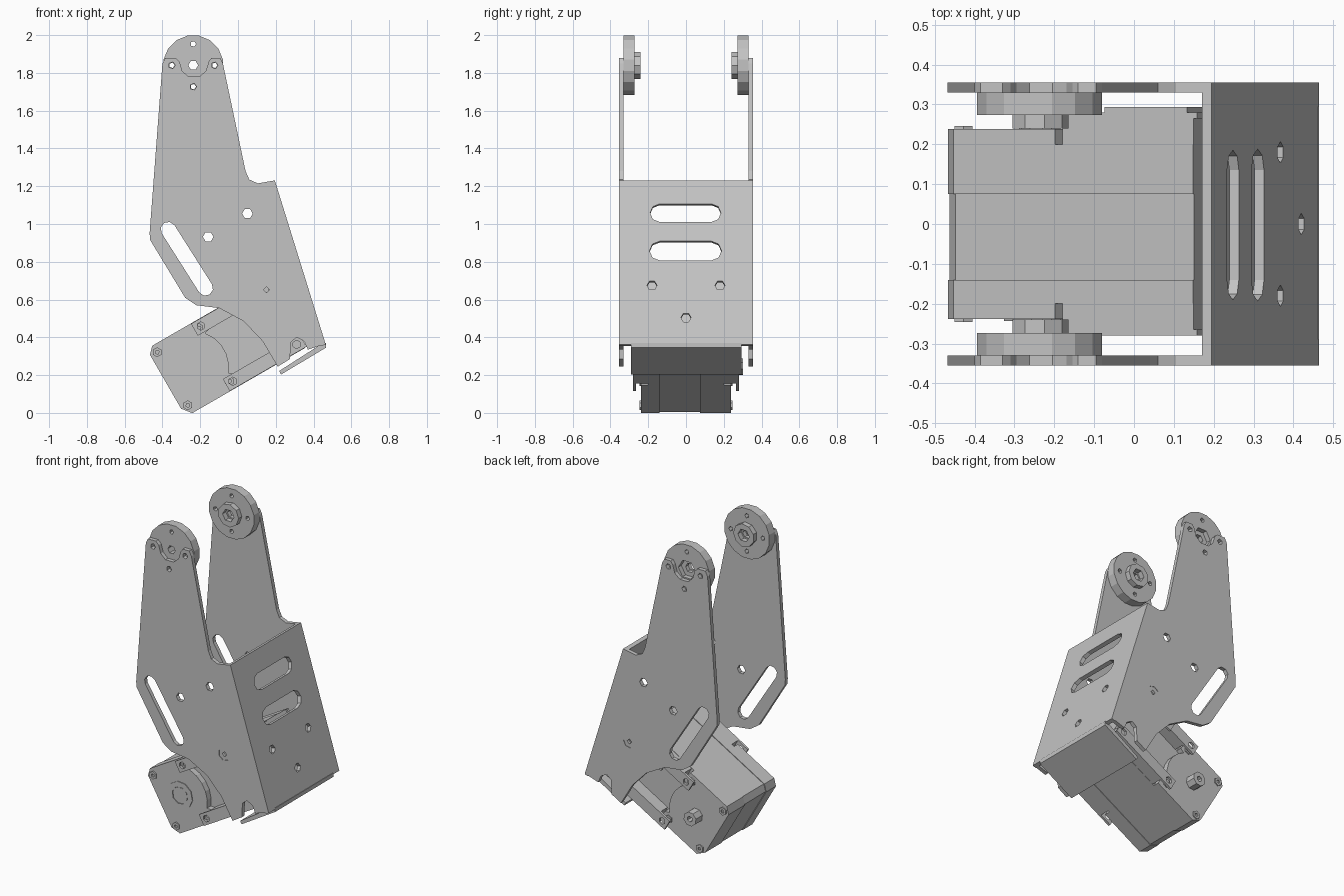
import bpy
from math import cos, sin, pi, radians
from mathutils import Vector, Matrix

cube = bpy.data.objects.get("Cube")
if cube:
    bpy.data.objects.remove(cube, do_unlink=True)

# One plain grey for everything
grey = bpy.data.materials.new("light grey metal")
grey.use_nodes = True
GREY = (0.55, 0.55, 0.55, 1)
grey.diffuse_color = GREY
grey.node_tree.nodes["Principled BSDF"].inputs["Base Color"].default_value = GREY

X, Y, Z = Vector((1, 0, 0)), Vector((0, 1, 0)), Vector((0, 0, 1))
TILT = radians(30)
U = Vector((cos(TILT), 0, sin(TILT)))    # servo length direction
V = Vector((-sin(TILT), 0, cos(TILT)))   # servo height direction


def circle(a, b, r, n=8, turn=0.0):
    return [(a + r * cos(turn + 2 * pi * i / n), b + r * sin(turn + 2 * pi * i / n))
            for i in range(n)]


def slot(p, q, r, n=4):
    """Rounded slot between the centres p and q."""
    p, q = Vector(p), Vector(q)
    d = (q - p).normalized()
    side = Vector((-d.y, d.x))
    pts = []
    for c, s in ((q, 1), (p, -1)):
        for i in range(n + 1):
            t = -pi / 2 + pi * i / n
            pts.append(c + s * r * (d * cos(t) + side * sin(t)))
    return [tuple(v) for v in pts]


def rect(a0, a1, b0, b1):
    return [(a0, b0), (a1, b0), (a1, b1), (a0, b1)]


def sheet(name, outline, holes, thickness, origin, a, b):
    """Flat part with cut-outs, drawn in directions a and b, centred on origin."""
    cu = bpy.data.curves.new(name, 'CURVE')
    cu.dimensions = '2D'
    cu.fill_mode = 'BOTH'
    cu.extrude = thickness / 2
    for loop in [outline] + holes:
        sp = cu.splines.new('POLY')
        sp.points.add(len(loop) - 1)
        for pt, (s, t) in zip(sp.points, loop):
            pt.co = (s, t, 0, 1)
        sp.use_cyclic_u = True
        sp.use_smooth = False
    tmp = bpy.data.objects.new(name + "_curve", cu)
    bpy.context.collection.objects.link(tmp)
    bpy.context.view_layer.update()
    deps = bpy.context.evaluated_depsgraph_get()
    mesh = bpy.data.meshes.new_from_object(tmp.evaluated_get(deps))
    bpy.data.objects.remove(tmp, do_unlink=True)
    m = Matrix((a, b, a.cross(b))).transposed().to_4x4()
    m.translation = origin
    mesh.transform(m)
    mesh.materials.clear()
    mesh.materials.append(grey)
    mesh.shade_flat()
    mesh.name = name
    ob = bpy.data.objects.new(name, mesh)
    bpy.context.collection.objects.link(ob)
    return ob


def upright(name, outline, holes, y0, y1):
    return sheet(name, outline, holes, abs(y1 - y0), Y * (y0 + y1) / 2, X, Z)


def servo(name, outline, holes, y0, y1):
    return sheet(name, outline, holes, abs(y1 - y0), Y * (y0 + y1) / 2, U, V)


# Bracket side plates
HX, HZ = -0.237, 1.84
arm = [(-0.4, 1.85), (-0.385, 1.88), (-0.33, 1.88), (-0.31, 1.86), (-0.295, 1.81),
       (-0.262, 1.78), (-0.205, 1.78), (-0.17, 1.81), (-0.155, 1.86), (-0.14, 1.88),
       (-0.095, 1.88), (-0.08, 1.85), (0.04, 1.28), (0.06, 1.235), (0.105, 1.215),
       (0.19, 1.23), (0.46, 0.365), (0.37, 0.335), (0.35, 0.38), (0.31, 0.4),
       (0.28, 0.375), (0.275, 0.285), (0.21, 0.245), (0.13, 0.38), (0.03, 0.485),
       (-0.1, 0.555), (-0.22, 0.57), (-0.28, 0.61), (-0.465, 0.915), (-0.468, 0.95)]
arm_holes = [slot((-0.37, 0.972), (-0.172, 0.66), 0.04),
             circle(0.05, 1.055, 0.028, 6), circle(-0.158, 0.932, 0.028, 6),
             circle(0.152, 0.652, 0.04, 7), circle(HX, HZ - 0.113, 0.018, 5),
             circle(HX - 0.113, HZ, 0.018, 5), circle(HX + 0.113, HZ, 0.018, 5)]
for side, s in (("right", -1), ("left", 1)):
    upright(side + "_arm_plate", arm, arm_holes, s * 0.33, s * 0.355)
    upright(side + "_arm_bushing", circle(0.152, 0.652, 0.04, 7),
            [circle(0.152, 0.652, 0.016, 4)], s * 0.335, s * 0.352)

    # Round pivot horns at the top of each arm
    screws = [circle(HX + 0.113 * cos(k * pi / 2), HZ + 0.113 * sin(k * pi / 2), 0.015, 5)
              for k in range(4)]
    disc = circle(HX, HZ, 0.16, 16, pi / 16)
    bore = 0.026 if s < 0 else 0.06
    upright(side + "_horn_outer", disc, screws + [circle(HX, HZ, bore, 6)], s * 0.3, s * 0.33)
    upright(side + "_horn_inner", disc, screws + [circle(HX, HZ, 0.03, 6)], s * 0.273, s * 0.3)
    upright(side + "_horn_hub", circle(HX, HZ, 0.073, 9),
            [circle(HX, HZ, 0.04, 6)], s * 0.24, s * 0.273)

# Sloping web that joins the two arms
foot, head = Vector((0.46, 0, 0.36)), Vector((0.19, 0, 1.23))
up = (head - foot).normalized()
length = (head - foot).length
web_holes = [slot((-0.14, 0.73), (0.135, 0.73), 0.05), slot((-0.14, 0.52), (0.135, 0.52), 0.053),
             circle(-0.18, 0.328, 0.027, 6), circle(0.18, 0.328, 0.027, 6),
             circle(0, 0.15, 0.027, 6)]
sheet("web_plate", rect(-0.355, 0.355, 0, length), web_holes, 0.025,
      foot - Y.cross(up) * 0.0075, Y, up)

# Folded lip under the web
upright("web_lip", [(0.465, 0.37), (0.45, 0.37), (0.218, 0.222), (0.228, 0.203), (0.465, 0.345)],
        [], -0.29, 0.295)

# Servo case in three slices, with fine seams between them
def case(inset):
    lo, hi, end = 0.12 + inset, 0.535 - inset, -0.25 + inset
    return [(end, 0.17), (end + 0.04, lo), (0.48, lo), (0.48, hi), (end + 0.035, hi), (end, 0.5)]


for name, y0, y1, inset in (("right", -0.2, -0.14, 0), ("middle", -0.14, 0.075, 0.004),
                            ("left", 0.075, 0.2, 0)):
    servo("servo_case_" + name, case(inset), [], y0, y1)

# Servo end caps, screws and mounting rails
CU, CV = -0.085, 0.33
bulge = [(CU + 0.19 * cos(radians(t)), CV + 0.19 * sin(radians(t))) for t in range(-40, 41, 16)]
cap = ([(-0.25, 0.17), (-0.21, 0.12), (0.09, 0.12), (0.09, 0.19)] + bulge
       + [(0.09, 0.46), (0.08, 0.535), (-0.215, 0.535), (-0.25, 0.5)])
for side, s in (("right", -1), ("left", 1)):
    servo(side + "_servo_cap", cap, [], s * 0.2, s * 0.238)
    for i, du in enumerate((-0.125, 0.13)):
        for j, dv in enumerate((-0.162, 0.162)):
            servo(f"{side}_cap_screw_{i}{j}", circle(CU + du, CV + dv, 0.026, 6),
                  [circle(CU + du, CV + dv, 0.012, 4)], s * 0.238, s * 0.246)
    for name, v0, v1 in (("lower", 0.122, 0.195), ("upper", 0.46, 0.533)):
        mid = (v0 + v1) / 2
        servo(f"{side}_{name}_rail", rect(0.1, 0.48, v0, v1), [], s * 0.19, s * 0.265)
        servo(f"{side}_{name}_rail_lip", rect(0.02, 0.49, v0, v1),
              [circle(0.45, mid, 0.022, 6), circle(0.06, mid, 0.022, 6)], s * 0.265, s * 0.28)
servo("left_rail_cover", rect(0.22, 0.46, 0.44, 0.53), [], 0.28, 0.294)

# Servo output disc on one side and axle boss on the other
servo("output_disc", circle(CU, CV, 0.088, 10), [circle(CU, CV, 0.055, 8)], -0.238, -0.243)
servo("output_centre", circle(CU, CV, 0.052, 8), [], -0.238, -0.241)
servo("axle_boss", circle(CU, CV, 0.045, 8), [circle(CU, CV, 0.018, 6)], 0.238, 0.303)
